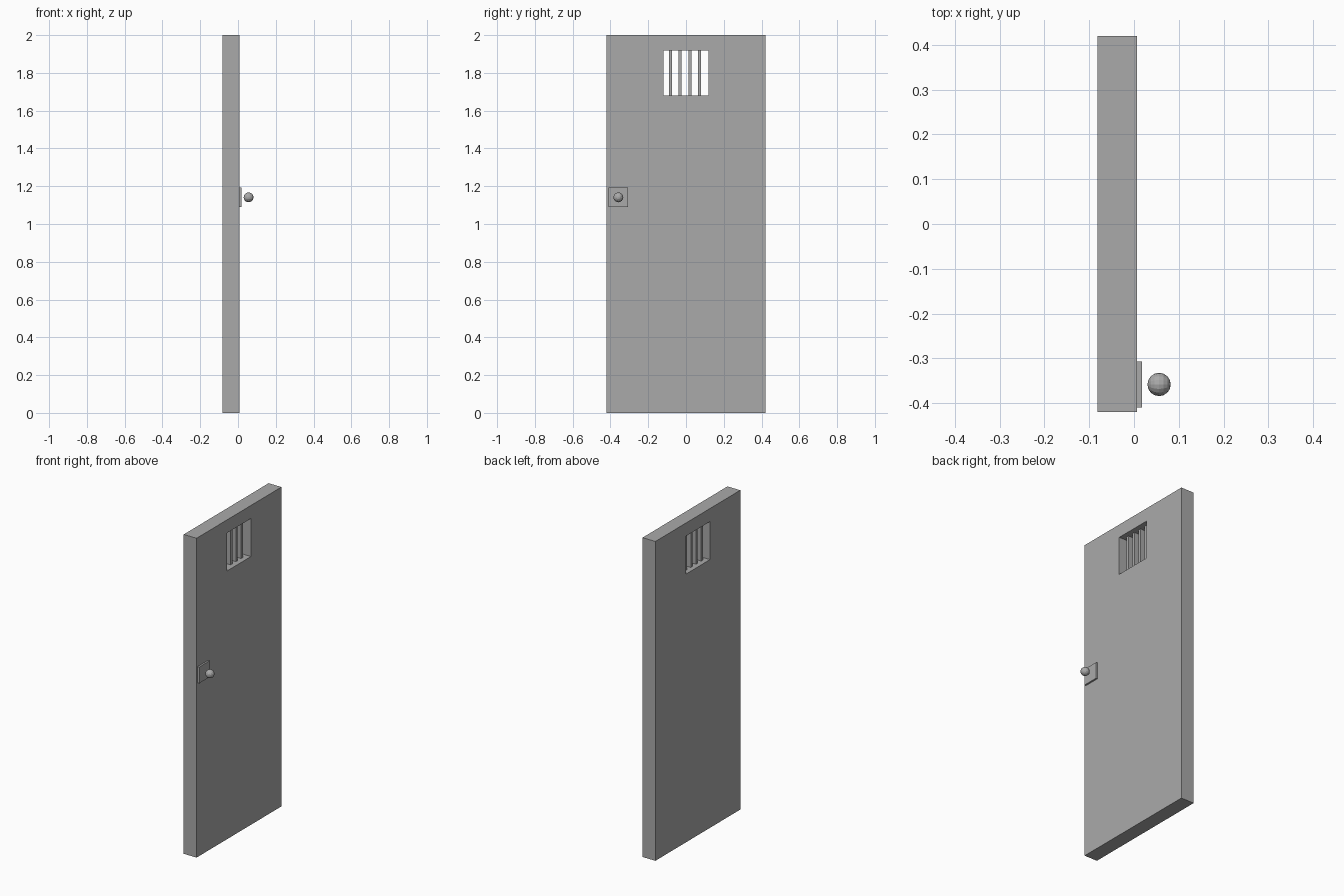
import bpy, bmesh, math
from mathutils import Matrix

if "Cube" in bpy.data.objects:
    bpy.data.objects.remove(bpy.data.objects["Cube"])

grey = bpy.data.materials.new("plain_grey")
grey.diffuse_color = (0.4, 0.4, 0.4, 1)
grey.use_nodes = True
grey.node_tree.nodes["Principled BSDF"].inputs["Base Color"].default_value = grey.diffuse_color

BACK, FRONT = -0.082, 0.007


def finish(bm, name):
    bmesh.ops.recalc_face_normals(bm, faces=bm.faces)
    mesh = bpy.data.meshes.new(name)
    bm.to_mesh(mesh)
    bm.free()
    mesh.materials.append(grey)
    obj = bpy.data.objects.new(name, mesh)
    bpy.context.collection.objects.link(obj)
    return obj


def box(name, x, y, z):
    """Box from (min, max) ranges."""
    bm = bmesh.new()
    size = [r[1] - r[0] for r in (x, y, z)]
    mid = [(r[1] + r[0]) / 2 for r in (x, y, z)]
    bmesh.ops.create_cube(bm, size=1,
                          matrix=Matrix.Translation(mid) @ Matrix.Diagonal((*size, 1)))
    return finish(bm, name)


# Door slab: a 3 x 3 panel without its window cell, extruded to full thickness
ys = (-0.42, -0.12, 0.118, 0.42)
zs = (0, 1.68, 1.918, 2)
bm = bmesh.new()
grid = [[bm.verts.new((BACK, y, z)) for z in zs] for y in ys]
for i in range(3):
    for j in range(3):
        if (i, j) != (1, 1):
            bm.faces.new((grid[i][j], grid[i + 1][j], grid[i + 1][j + 1], grid[i][j + 1]))
out = bmesh.ops.extrude_face_region(bm, geom=bm.faces[:], use_keep_orig=True)
new = [v for v in out["geom"] if isinstance(v, bmesh.types.BMVert)]
bmesh.ops.translate(bm, verts=new, vec=(FRONT - BACK, 0, 0))
finish(bm, "door_slab")

# Window bars
for n in range(4):
    y = -0.083 + n * 0.0517
    box(f"window_bar_{n + 1}", (-0.053, -0.023), (y - 0.008, y + 0.008), (1.68, 1.918))

# Lock plate and the knob in front of it
box("lock_plate", (FRONT, 0.018), (-0.409, -0.307), (1.09, 1.192))
bm = bmesh.new()
bmesh.ops.create_uvsphere(
    bm, u_segments=16, v_segments=8, radius=0.026,
    matrix=Matrix.Translation((0.056, -0.358, 1.141)) @ Matrix.Rotation(math.pi / 2, 4, 'Y'))
finish(bm, "door_knob")
